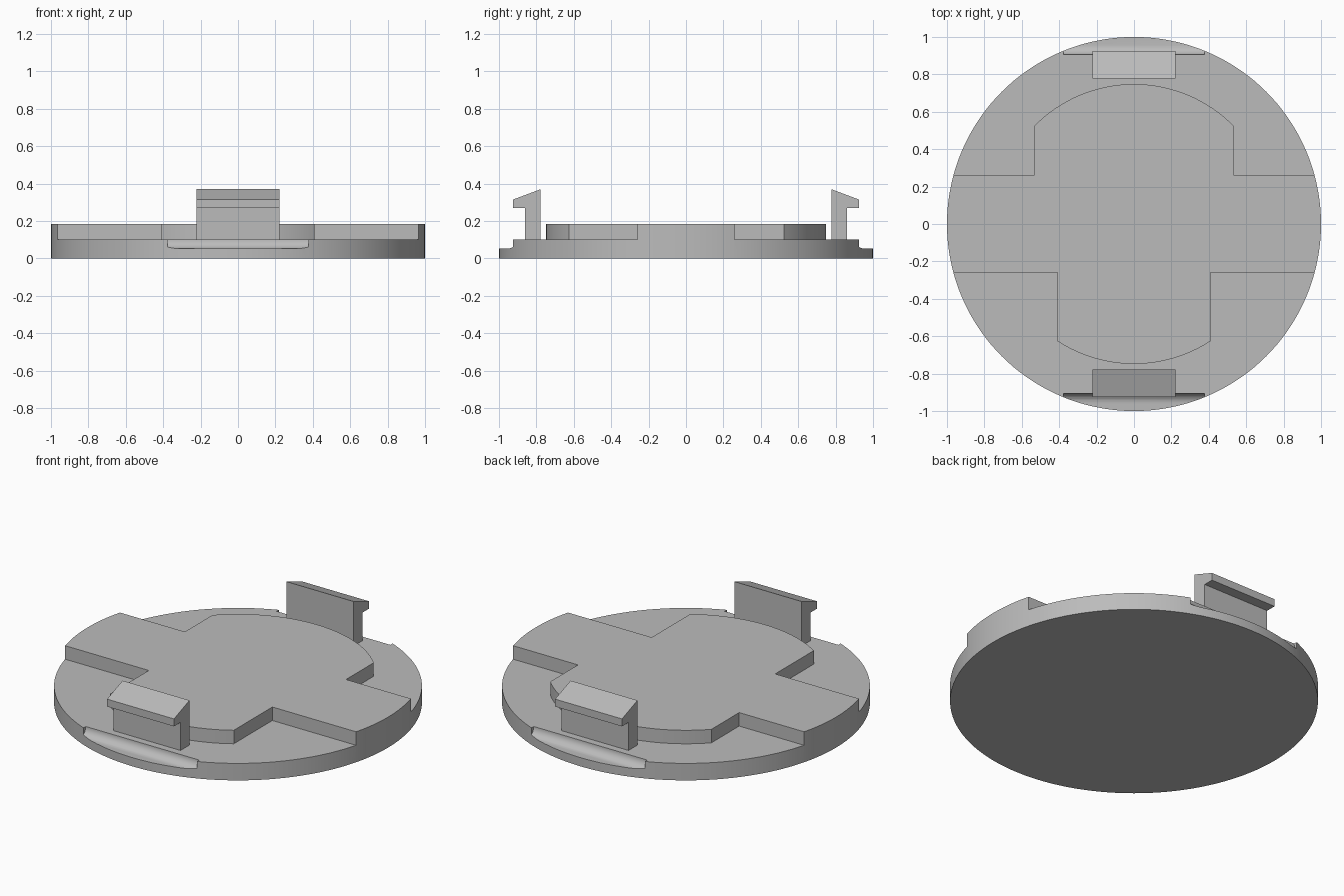
import bpy, bmesh, math
from mathutils import Vector

if "Cube" in bpy.data.objects:
    bpy.data.objects.remove(bpy.data.objects["Cube"])

grey = bpy.data.materials.new("plain grey")
grey.diffuse_color = (0.5, 0.5, 0.5, 1)
grey.use_nodes = True
grey.node_tree.nodes["Principled BSDF"].inputs["Base Color"].default_value = grey.diffuse_color


def prism(name, pts, direction):
    """Extrude a closed 3D outline along a direction."""
    bm = bmesh.new()
    face = bm.faces.new([bm.verts.new(p) for p in pts])
    out = bmesh.ops.extrude_face_region(bm, geom=[face])
    moved = [v for v in out["geom"] if isinstance(v, bmesh.types.BMVert)]
    bmesh.ops.translate(bm, verts=moved, vec=Vector(direction))
    bmesh.ops.recalc_face_normals(bm, faces=bm.faces)
    mesh = bpy.data.meshes.new(name)
    bm.to_mesh(mesh)
    bm.free()
    mesh.materials.append(grey)
    obj = bpy.data.objects.new(name, mesh)
    bpy.context.collection.objects.link(obj)
    return obj


def arc(r, a0, a1, n):
    return [(r * math.cos(a0 + (a1 - a0) * i / n),
             r * math.sin(a0 + (a1 - a0) * i / n)) for i in range(n + 1)]


def cut(target, cutter):
    mod = target.modifiers.new("cut", 'BOOLEAN')
    mod.operation, mod.solver, mod.object = 'DIFFERENCE', 'EXACT', cutter
    bpy.context.view_layer.objects.active = target
    bpy.ops.object.modifier_apply(modifier=mod.name)
    bpy.data.objects.remove(cutter)


# Full-height disc
ring = arc(1, 0, math.tau, 144)[:-1]
cap = prism("cap_body", [(x, y, 0) for x, y in ring], (0, 0, 0.183))

for side, half in ((1, 0.535), (-1, 0.41)):
    # Lowered pocket around the raised centre
    a = math.acos(half / 0.748)
    outline = [(1.2, 0.26), (half, 0.26)] + arc(0.748, a, math.pi - a, 32)
    outline += [(-half, 0.26), (-1.2, 0.26), (-1.2, 1.2), (1.2, 1.2)]
    cut(cap, prism("pocket_cutter", [(x, y * side, 0.102) for x, y in outline],
                   (0, 0, 0.2)))

    # Rounded pry notch in the rim
    fillet = [(0.955 + y, 0.102 + z) for y, z in arc(0.05, math.pi, 1.5 * math.pi, 10)]
    notch = fillet + [(1.1, 0.052), (1.1, 0.15), (0.905, 0.15)]
    cut(cap, prism("notch_cutter", [(-0.377, y * side, z) for y, z in notch],
                   (0.754, 0, 0)))

    # Snap hook
    hook = [(0.777, 0.102), (0.862, 0.102), (0.862, 0.27), (0.924, 0.27),
            (0.924, 0.315), (0.777, 0.37)]
    prism("back_hook" if side > 0 else "front_hook",
          [(-0.222, y * side, z) for y, z in hook], (0.444, 0, 0))

# Smooth curved walls, crisp edges
bpy.ops.object.select_all(action='DESELECT')
cap.select_set(True)
bpy.context.view_layer.objects.active = cap
bpy.ops.object.shade_smooth_by_angle(angle=math.radians(25))
